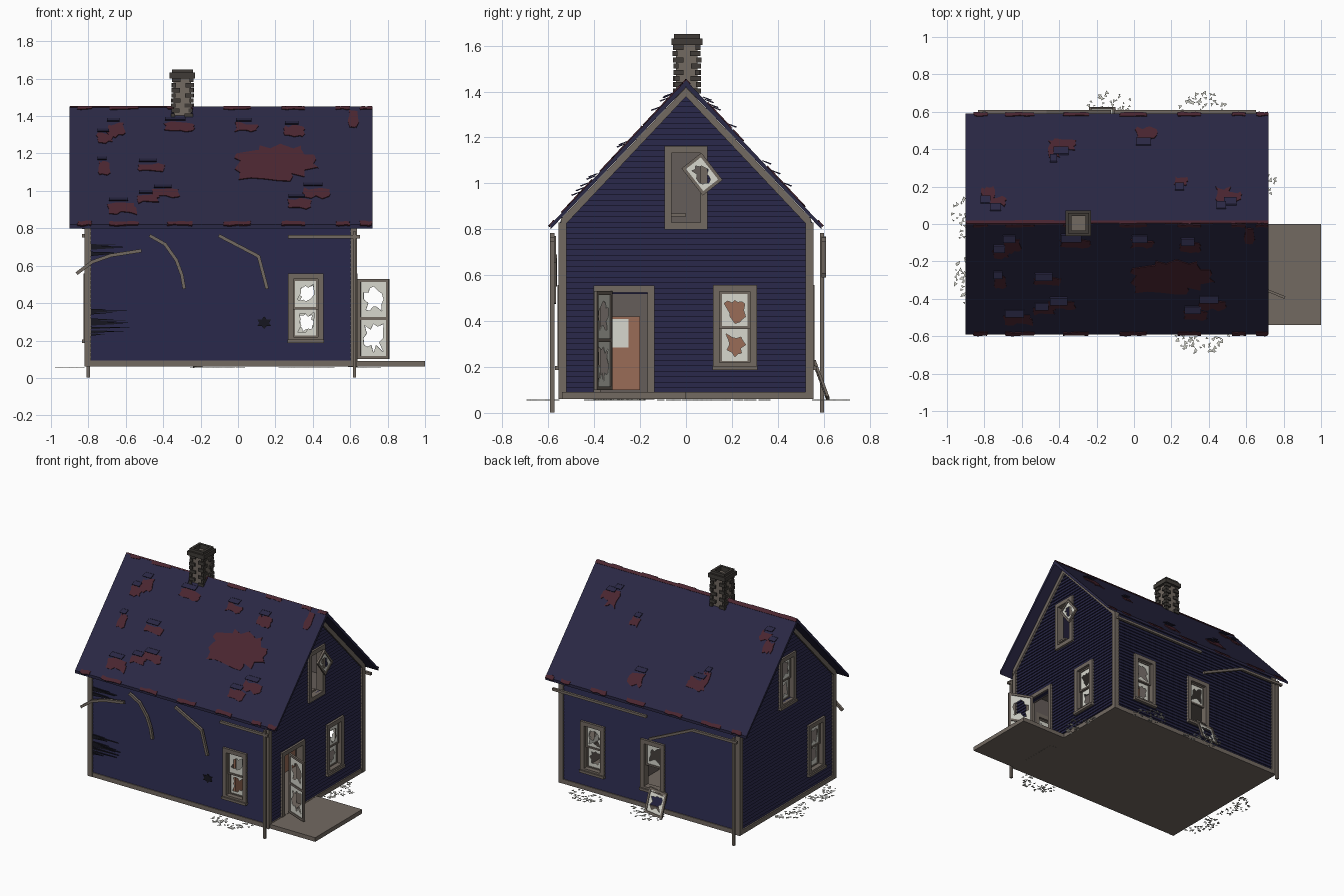
import bpy, bmesh, math, random
from mathutils import Vector

if "Cube" in bpy.data.objects:
    bpy.data.objects.remove(bpy.data.objects["Cube"])

random.seed(4)
COL = {"wall navy": (0.019, 0.018, 0.058), "roof navy": (0.023, 0.021, 0.058),
       "red underlay": (0.069, 0.019, 0.03), "weathered trim": (0.17, 0.142, 0.12),
       "pale glass": (0.68, 0.68, 0.61), "dark brick": (0.05, 0.044, 0.038),
       "brown wood": (0.32, 0.15, 0.095), "dark splinter": (0.008, 0.008, 0.014),
       "plaster": (0.13, 0.11, 0.1)}
MAT = {}
for k, c in COL.items():
    MAT[k] = bpy.data.materials.new(k)
    MAT[k].diffuse_color = (*c, 1)
WALL, ROOF, RED, TRIM, GLASS, BRICK, WOOD, DARK, PLASTER = COL
parts = {}


# ---- helpers: everything is a loft between two rings ----
def loft(name, A, B, mat):
    V, F, K = parts.setdefault(name, ([], [], []))
    o, n = len(V), len(A)
    V += [Vector(p) for p in A] + [Vector(p) for p in B]
    fs = [[o + i for i in reversed(range(n))], [o + n + i for i in range(n)]]
    fs += [[o + i, o + (i + 1) % n, o + n + (i + 1) % n, o + n + i] for i in range(n)]
    F += fs
    K += [mat] * len(fs)


def box(name, a, b, mat):
    ring = lambda z: [(a[0], a[1], z), (b[0], a[1], z), (b[0], b[1], z), (a[0], b[1], z)]
    loft(name, ring(a[2]), ring(b[2]), mat)


def wbox(name, m, u0, u1, d0, d1, z0, z1, mat):
    ring = lambda z: [m(u0, d0, z), m(u1, d0, z), m(u1, d1, z), m(u0, d1, z)]
    loft(name, ring(z0), ring(z1), mat)


def frame(name, m, u0, u1, z0, z1, w, d0, d1, mat):
    for a, b, c, d in ((u0, u0 + w, z0, z1), (u1 - w, u1, z0, z1),
                       (u0 + w, u1 - w, z0, z0 + w), (u0 + w, u1 - w, z1 - w, z1)):
        wbox(name, m, a, b, d0, d1, c, d, mat)


def perimeter(u0, u1, z0, z1, n):
    c = [(u0, z0), (u1, z0), (u1, z1), (u0, z1)]
    return [(c[i][0] + (c[(i + 1) % 4][0] - c[i][0]) * t / n,
             c[i][1] + (c[(i + 1) % 4][1] - c[i][1]) * t / n) for i in range(4) for t in range(n)]


def broken_glass(name, m, u0, u1, z0, z1, d):
    out = perimeter(u0, u1, z0, z1, 4)
    cu, cz = (u0 + u1) / 2, (z0 + z1) / 2
    inn = []
    for u, z in out:
        f = random.uniform(0.38, 0.85)
        inn.append((cu + (u - cu) * f, cz + (z - cz) * f))
    for i in range(len(out)):
        j = (i + 1) % len(out)
        q = [out[i], out[j], inn[j], inn[i]]
        loft(name, [m(u, d, z) for u, z in q], [m(u, d + 0.003, z) for u, z in q], GLASS)


def sash(name, m, u0, u1, z0, z1, d, w=0.012):
    frame(name, m, u0, u1, z0, z1, w, d, d + 0.014, TRIM)
    broken_glass(name + "_glass", m, u0 + w, u1 - w, z0 + w, z1 - w, d + 0.005)


def tube(name, pts, r, mat=TRIM):
    for p, q in zip(pts, pts[1:]):
        p, q = Vector(p), Vector(q)
        t = (q - p).normalized()
        s = t.cross(Vector((0, 1, 0))).normalized() * r
        e = t.cross(s).normalized() * r
        p, q = p - t * r * 0.4, q + t * r * 0.4
        loft(name, [p + s + e, p - s + e, p - s - e, p + s - e],
             [q + s + e, q - s + e, q - s - e, q + s - e], mat)


# ---- walls: lapped boards split around the openings ----
front = lambda u, d, z: Vector((u, -0.54 - d, z))
back = lambda u, d, z: Vector((u, 0.54 + d, z))
right = lambda u, d, z: Vector((0.62 + d, u, z))
left = lambda u, d, z: Vector((-0.805 - d, u, z))
win = lambda c: (c - 0.068, c + 0.068, 0.215, 0.53)
attic = (-0.065, 0.065, 0.825, 1.135)
door = (-0.375, -0.165, 0.085, 0.527)
walls = {"front": (front, [win(0.362)]), "back": (back, [win(0.365), win(-0.118)]),
         "right": (right, [door, win(0.213), attic]), "left": (left, [win(-0.333), attic])}
STEP = 0.024
for wn, (m, holes) in walls.items():
    gable = wn in ("right", "left")
    half = lambda z: max(0.001, min(0.54, (1.415 - z) / 1.06))
    z = 0.085
    while z < (1.40 if gable else 0.845):
        z1 = z + STEP
        lo, hi = ((-half(z), half(z)), (-half(z1), half(z1))) if gable else ((-0.805, 0.62),) * 2
        cuts = sorted((h[0], h[1]) for h in holes if h[2] < z + STEP / 2 < h[3])
        ends = [(lo[0], hi[0])] + [(c, c) for h in cuts for c in h] + [(lo[1], hi[1])]
        for (a0, a1), (b0, b1) in zip(ends[::2], ends[1::2]):
            for nm, d0, e0, e1, mt in (("siding", -0.015, 0.009, 0.001, WALL),
                                       ("lining", -0.03, -0.015, -0.015, PLASTER)):
                loft(f"{wn}_{nm}", [m(a0, d0, z), m(b0, d0, z), m(b0, e0, z), m(a0, e0, z)],
                     [m(a1, d0, z1), m(b1, d0, z1), m(b1, e1, z1), m(a1, e1, z1)], mt)
        z = z1
    # opening surrounds, sills and broken sashes
    for h in holes:
        u0, u1, z0, z1 = h
        frame(wn + "_opening_trim", m, u0 - 0.028, u1 + 0.028, z0 - 0.026, z1 + 0.028,
              0.03, -0.032, 0.02, TRIM)
        if h == door or (h == attic and wn == "right"):
            continue
        wbox(wn + "_sill", m, u0 - 0.03, u1 + 0.03, 0, 0.03, z0 - 0.028, z0 - 0.01, TRIM)
        mid = (z0 + z1) / 2
        sash(wn + "_upper_sash", m, u0, u1, mid - 0.006, z1, -0.016)
        if not (wn == "back" and u0 < 0):
            sash(wn + "_lower_sash", m, u0, u1, z0, mid + 0.006, -0.028)
    # sloping trim under the gable roof
    if gable:
        for s in (-1, 1):
            q = [(0.545 * s, 0.845), (0, 1.418), (0, 1.378), (0.545 * s, 0.80)]
            loft("gable_trim", [m(u, -0.01, v) for u, v in q], [m(u, 0.02, v) for u, v in q], TRIM)

# ---- corner posts, floor, porch ----
for x in (-0.822, 0.602):
    for y in (-0.555, 0.52):
        box("corner_trim", (x, y, 0.06), (x + 0.035, y + 0.035, 0.83), TRIM)
box("floor_slab", (-0.822, -0.553, 0.06), (0.636, 0.553, 0.092), TRIM)
box("porch_slab", (0.636, -0.54, 0.06), (1.0, 0.0, 0.09), TRIM)

# ---- interior: partition, attic floor, inner door, cabinet ----
prof = [(-0.51, 0.09), (0.51, 0.09), (0.51, 0.84), (0, 1.39), (-0.51, 0.84)]
loft("partition", [(0.17, y, z) for y, z in prof], [(0.2, y, z) for y, z in prof], PLASTER)
box("attic_floor", (-0.775, -0.51, 0.68), (0.59, 0.51, 0.695), PLASTER)
box("inner_door", (0.2, -0.335, 0.1), (0.215, -0.2, 0.42), WOOD)
box("inner_door_pane", (0.215, -0.33, 0.285), (0.219, -0.25, 0.41), GLASS)
box("cabinet", (0.2, 0.12, 0.09), (0.255, 0.3, 0.49), WOOD)
box("attic_rail", (0.6, -0.065, 0.855), (0.625, 0.0, 0.868), TRIM)

# ---- open screen door, tilted attic sash, fallen sash ----
hinge, tip = Vector((0.64, -0.333, 0)), Vector((0.805, -0.4, 0))
ax = (tip - hinge).normalized()
nm = Vector((-ax.y, ax.x, 0))
swing = lambda u, d, z: hinge + ax * u + nm * d + Vector((0, 0, z))
L = (tip - hinge).length
sash("screen_door", swing, 0, L, 0.1, 0.325, 0, 0.016)
sash("screen_door", swing, 0, L, 0.309, 0.53, 0, 0.016)
ca, sa = math.cos(math.radians(38)), math.sin(math.radians(38))
tilted = lambda u, d, z: right(0.07 + u * ca + z * sa, d, 1.04 - u * sa * -1 - z * ca)
sash("hanging_attic_sash", tilted, -0.055, 0.055, -0.075, 0.075, 0.022, 0.014)
lean = lambda u, d, z: Vector((u, 0.612 - z * 0.35 + d * 0.9, 0.062 + z * 0.94 + 0.12 * (u + 0.17)))
sash("fallen_sash", lean, -0.24, -0.1, 0.0, 0.17, 0, 0.014)

# ---- roof shell ----
rp = [(-0.59, 0.82), (0, 1.45), (0.59, 0.82), (0.59, 0.80), (0, 1.42), (-0.59, 0.80)]
loft("roof", [(-0.9, y, z) for y, z in rp], [(0.72, y, z) for y, z in rp], ROOF)
K = 0.63 / 0.59


def on_roof(s, x, z, lift):
    return Vector((x, s * ((1.45 - z) / K + 0.73 * lift), z + 0.683 * lift))


def patch(s, x0, x1, z0, z1, flap=True):
    j = min(x1 - x0, z1 - z0) * 0.13
    pts = [(x + random.uniform(-j, j), z + random.uniform(-j, j))
           for x, z in perimeter(x0 + j, x1 - j, z0 + j, z1 - j, 4)]
    loft("bare_roof_patches", [on_roof(s, x, z, -0.004) for x, z in pts],
         [on_roof(s, x, z, 0.005) for x, z in pts], RED)
    if flap:   # shingle curling up along the upper edge
        a, b = x0 + 0.01, x0 + (x1 - x0) * 0.7
        ring = lambda x: [on_roof(s, x, z1 + 0.022, 0), on_roof(s, x, z1 + 0.02, 0.006),
                          on_roof(s, x, z1 - 0.006, 0.024), on_roof(s, x, z1 - 0.006, 0.017)]
        loft("lifted_shingles", ring(a), ring(b), ROOF)


for r in ((-0.71, -0.6, 1.28, 1.365), (-0.76, -0.66, 1.25, 1.31), (-0.4, -0.23, 1.31, 1.37),
          (-0.02, 0.11, 1.31, 1.365), (0.24, 0.36, 1.285, 1.35), (-0.76, -0.68, 1.07, 1.16),
          (-0.54, -0.39, 1.1, 1.15), (-0.54, -0.42, 0.93, 0.98), (-0.46, -0.31, 0.96, 1.01),
          (-0.7, -0.54, 0.87, 0.94), (0.34, 0.5, 0.955, 1.02), (0.26, 0.4, 0.9, 0.96)):
    patch(-1, *r)
for r in ((-0.02, 0.36, 1.07, 1.22), (0.05, 0.43, 1.1, 1.2), (0.0, 0.3, 1.04, 1.15),
          (0.1, 0.37, 1.12, 1.25), (0.58, 0.65, 1.33, 1.44)):
    patch(-1, *r, flap=False)
for x0, x1, y0, y1 in ((-0.46, -0.39, 0.35, 0.46), (-0.44, -0.31, 0.39, 0.46), (0.0, 0.13, 0.44, 0.52),
                       (-0.83, -0.74, 0.13, 0.2), (-0.78, -0.68, 0.09, 0.15), (0.21, 0.29, 0.2, 0.25),
                       (0.43, 0.52, 0.1, 0.2), (0.47, 0.58, 0.12, 0.17)):
    patch(1, x0, x1, 1.45 - K * y1, 1.45 - K * y0)
for x0, x1 in ((-0.86, -0.78), (-0.69, -0.53), (-0.38, -0.24), (-0.08, 0.07), (0.23, 0.36), (0.52, 0.6), (0.65, 0.72)):
    for s in (-1, 1):
        patch(s, x0, x1, 0.812, 0.838, flap=False)
        patch(s, x0, x1, 1.432, 1.452, flap=False)
patch(1, -0.9, 0.72, 1.43, 1.452, flap=False)

# ---- chimney: pale core with staggered bricks ----
cx, cy = -0.297, 0.004
box("chimney_core", (cx - 0.047, cy - 0.047, 1.36), (cx + 0.047, cy + 0.047, 1.615), TRIM)
for i in range(9):
    z = 1.365 + i * 0.027
    for sx in (-1, 1):
        for sy in (-1, 1):
            o = 0.054 + random.uniform(0, 0.009)
            lx, ly = (0.045, 0.022) if (i + (sx * sy > 0)) % 2 else (0.022, 0.045)
            xs, ys = sorted((cx + sx * o, cx + sx * (o - lx))), sorted((cy + sy * o, cy + sy * (o - ly)))
            box("chimney_bricks", (xs[0], ys[0], z), (xs[1], ys[1], z + 0.022), BRICK)
cap = lambda u, d, z: Vector((cx + u, cy + z, d))
frame("chimney_cap", cap, -0.068, 0.068, -0.068, 0.068, 0.026, 1.602, 1.632, BRICK)
frame("chimney_cap", cap, -0.056, 0.056, -0.056, 0.056, 0.018, 1.632, 1.65, BRICK)

# ---- gutters, broken lengths and downspouts ----
for name, y, pts in (("front_gutter", -0.583, [(0.27, 0.755), (0.65, 0.755)]),
                     ("front_downspout", -0.583, [(0.623, 0.005), (0.623, 0.78)]),
                     ("hanging_gutter", -0.575, [(-0.47, 0.76), (-0.39, 0.715), (-0.33, 0.63), (-0.3, 0.55), (-0.288, 0.48)]),
                     ("hanging_gutter", -0.575, [(-0.1, 0.76), (0.11, 0.65), (0.155, 0.48)]),
                     ("hanging_gutter", -0.57, [(-0.86, 0.56), (-0.78, 0.62), (-0.68, 0.655), (-0.52, 0.68)]),
                     ("back_gutter", 0.6, [(0.65, 0.755), (-0.1, 0.755)]),
                     ("hanging_gutter", 0.6, [(-0.13, 0.6), (-0.47, 0.755), (-0.83, 0.76)]),
                     ("back_downspout", 0.592, [(-0.8, 0.005), (-0.8, 0.78)])):
    tube(name, [(x, y, z) for x, z in pts], 0.009)

# ---- splintered boards and a punched hole on the front ----
for zc in (0.67, 0.7, 0.36, 0.3, 0.28, 0.24):
    for _ in range(3):
        z, ln = zc + random.uniform(-0.015, 0.015), random.uniform(0.08, 0.25)
        q = [(-0.8, z - 0.007), (-0.79 + ln, z + 0.004), (-0.8, z + 0.007)]
        loft("splinters", [front(u, 0.004, v) for u, v in q], [front(u, 0.013, v) for u, v in q], DARK)
hole = []
for i in range(12):
    r = 0.042 if i % 2 else 0.026
    hole.append((0.14 + r * math.cos(i * math.pi / 6), 0.295 + r * 0.8 * math.sin(i * math.pi / 6)))
loft("wall_hole", [front(u, 0.0, v) for u, v in hole], [front(u, 0.011, v) for u, v in hole], DARK)

# ---- glass shards scattered below each window ----
for m, c in ((front, 0.362), (back, 0.38), (back, -0.12), (right, 0.22), (left, 0.02), (left, -0.3)):
    reach = 0.18 if m in (front, back) else (0.19 if m is left else 0.155)
    for _ in range(48):
        t, r = random.uniform(0, math.pi), math.sqrt(random.uniform(0.08, 1))
        u, d = c + 0.15 * r * math.cos(t), 0.02 + (reach - 0.035) * r * math.sin(t)
        a0, s = random.uniform(0, 6), random.uniform(0.006, 0.015)
        q = [(u + s * math.cos(a0 + k), d + s * math.sin(a0 + k)) for k in (0, 1.6, random.uniform(3, 4.5))]
        loft("glass_shards", [m(a, b, 0.055) for a, b in q], [m(a, b, 0.058) for a, b in q], GLASS)

# ---- make the objects ----
for name, (V, F, mats) in parts.items():
    me = bpy.data.meshes.new(name)
    me.from_pydata(V, [], F)
    used = list(dict.fromkeys(mats))
    for k in used:
        me.materials.append(MAT[k])
    for p, k in zip(me.polygons, mats):
        p.material_index = used.index(k)
    bm = bmesh.new()
    bm.from_mesh(me)
    bmesh.ops.recalc_face_normals(bm, faces=bm.faces)
    bm.to_mesh(me)
    bm.free()
    bpy.context.collection.objects.link(bpy.data.objects.new(name, me))

for m in bpy.data.materials:
    if m.users and not m.is_grease_pencil:
        m.use_nodes = True
        m.node_tree.nodes["Principled BSDF"].inputs["Base Color"].default_value = m.diffuse_color
